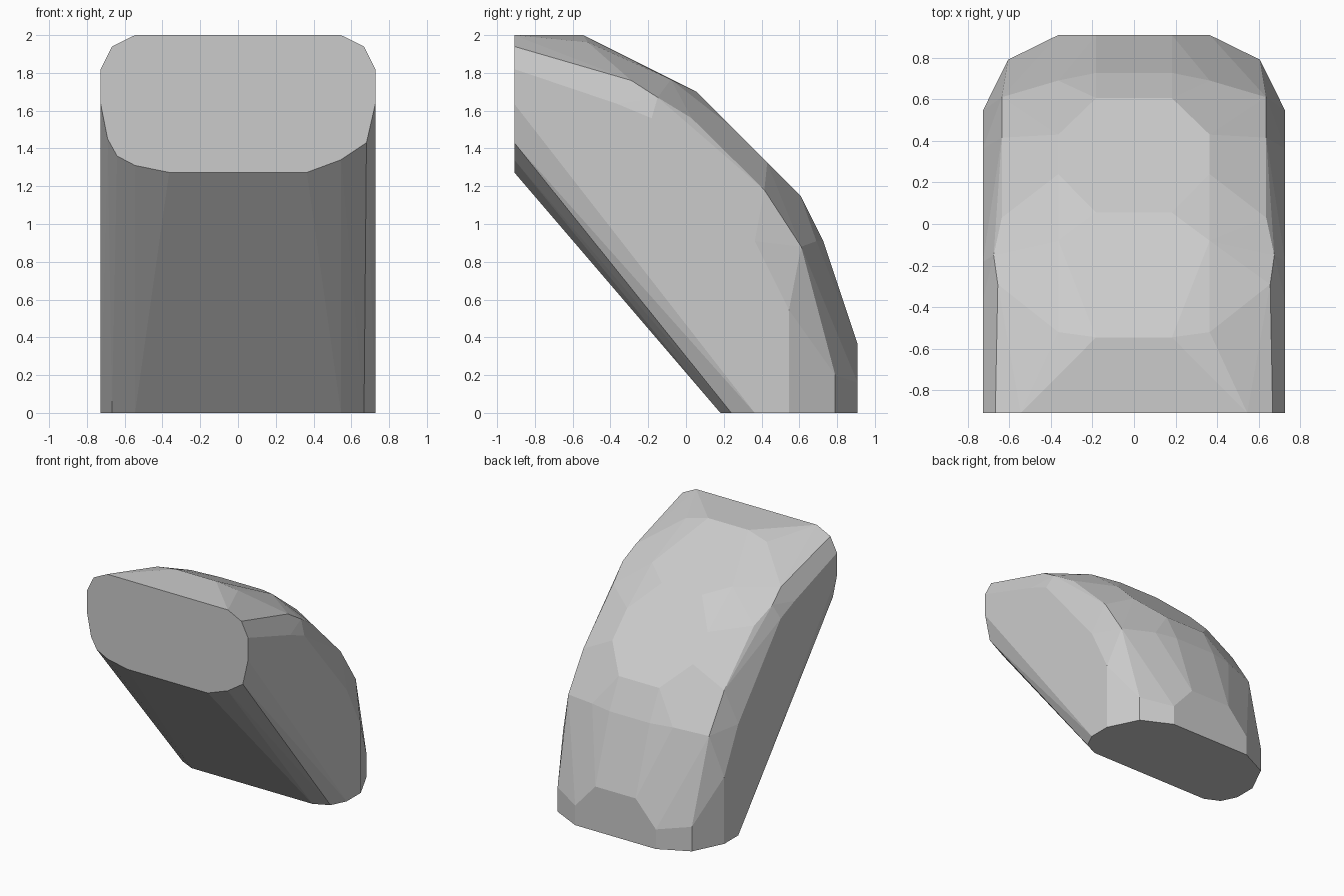
import bpy, bmesh, math

# front cut (y = -0.909): x, z outline, lower corners differ slightly left to right
front = [(0.545, 2.0), (0.667, 1.94), (0.727, 1.82), (0.727, 1.636), (0.68, 1.43),
         (0.545, 1.34), (0.364, 1.273), (-0.364, 1.273), (-0.545, 1.31), (-0.64, 1.36),
         (-0.69, 1.45), (-0.727, 1.636), (-0.727, 1.82), (-0.667, 1.94), (-0.545, 2.0)]

# base (z = 0): x, y, mirrored
base = [(0.545, 0.182), (0.667, 0.24), (0.727, 0.364), (0.727, 0.545),
        (0.606, 0.79), (0.364, 0.909)]

# crown ridge profile (x = 0.182): y, z, mirrored
crown = [(-0.545, 2.0), (0.055, 1.70), (0.606, 1.15), (0.727, 0.909), (0.909, 0.364)]

# shoulders between the crown and the sides, mirrored
shoulder = [(0.364, -0.52, 1.962), (0.364, -0.08, 1.765), (0.364, 0.24, 1.515),
            (0.364, 0.43, 1.325), (0.364, 0.69, 0.909), (0.40, 0.86, 0.27),
            (0.364, 0.909, 0.16), (0.655, -0.29, 1.76), (0.675, -0.15, 1.67),
            (0.636, 0.03, 1.56), (0.636, 0.415, 1.18), (0.636, 0.61, 0.88),
            (0.63, 0.67, 0.60), (0.545, 0.73, 0.545), (0.606, 0.79, 0.20)]

# flat side outline (x = 0.727): y, z, mirrored
side = [(-0.364, 1.636), (-0.182, 1.56), (0.364, 0.909), (0.545, 0.545)]

points = [(x, -0.909, z) for x, z in front]
half = ([(x, y, 0.0) for x, y in base] + [(0.182, y, z) for y, z in crown]
        + shoulder + [(0.727, y, z) for y, z in side])
for x, y, z in half:
    points += [(x, y, z), (-x, y, z)]

# faceted block wrapped around the outlines
bm = bmesh.new()
for p in points:
    bm.verts.new(p)
hull = bmesh.ops.convex_hull(bm, input=bm.verts[:])
loose = {v for v in hull["geom_interior"] + hull["geom_unused"]
         if isinstance(v, bmesh.types.BMVert)}
bmesh.ops.delete(bm, geom=list(loose), context='VERTS')
bmesh.ops.dissolve_limit(bm, angle_limit=math.radians(1.0),
                         verts=bm.verts[:], edges=bm.edges[:])
bmesh.ops.recalc_face_normals(bm, faces=bm.faces[:])

mesh = bpy.data.meshes.new("faceted_block")
bm.to_mesh(mesh)
bm.free()
bpy.context.collection.objects.link(bpy.data.objects.new("faceted_block", mesh))
